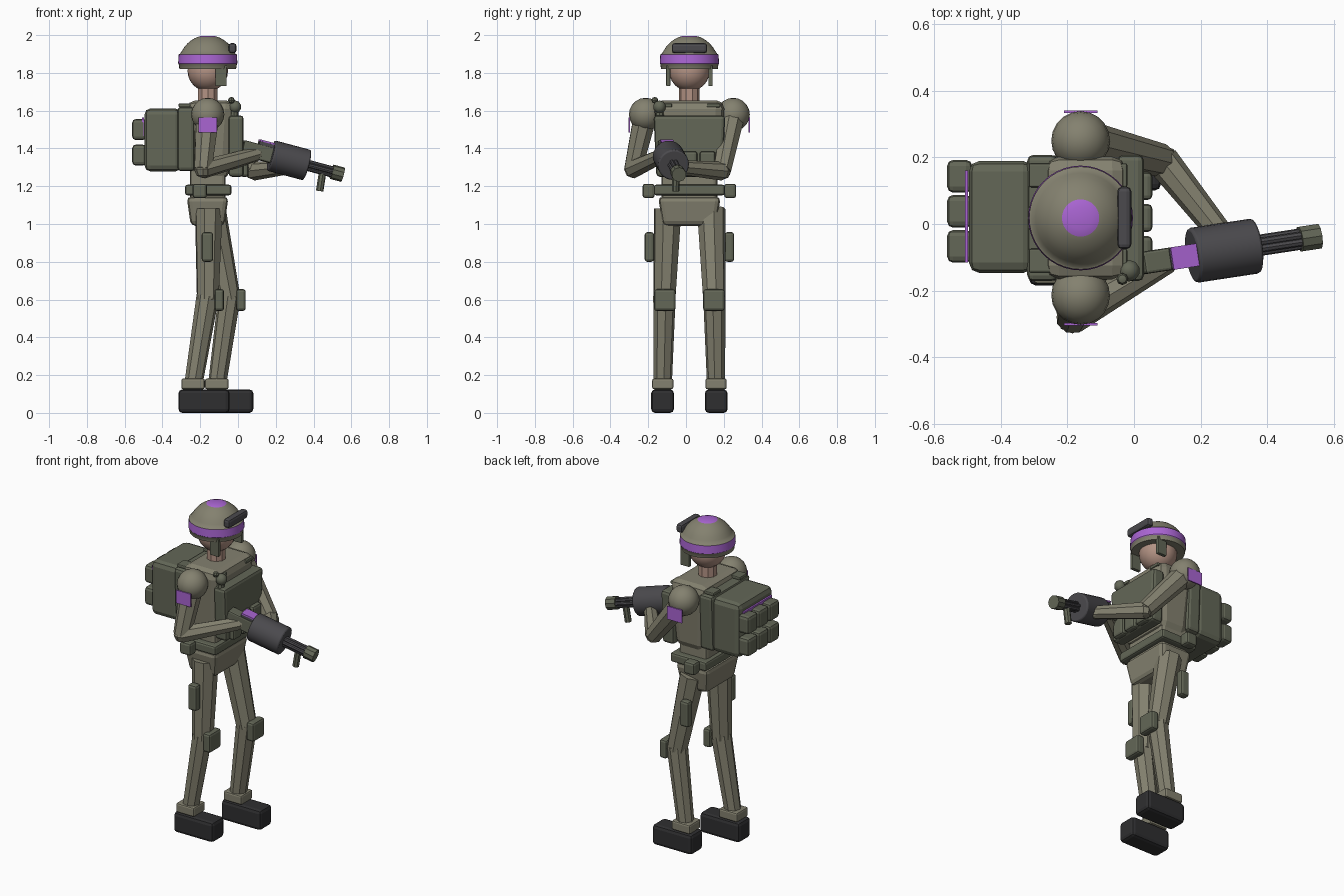
import bpy, bmesh, math
from mathutils import Vector, Matrix

if "Cube" in bpy.data.objects:
    bpy.data.objects.remove(bpy.data.objects["Cube"])


def material(name, rgb):
    m = bpy.data.materials.new(name)
    m.use_nodes = True
    m.diffuse_color = (*rgb, 1)
    m.node_tree.nodes["Principled BSDF"].inputs["Base Color"].default_value = (*rgb, 1)
    return m


CLOTH = material("light olive cloth", (0.23, 0.22, 0.16))
GEAR = material("dark olive gear", (0.125, 0.135, 0.095))
METAL = material("dark grey metal", (0.07, 0.068, 0.075))
BOOT = material("black rubber", (0.028, 0.028, 0.03))
SKIN = material("skin", (0.45, 0.29, 0.23))
MARK = material("purple marking", (0.4, 0.13, 0.65))
MID = 0.018  # the body's centre plane in y


def finish(name, bm, *mats):
    bmesh.ops.recalc_face_normals(bm, faces=bm.faces)
    me = bpy.data.meshes.new(name)
    bm.to_mesh(me)
    bm.free()
    ob = bpy.data.objects.new(name, me)
    bpy.context.collection.objects.link(ob)
    for m in mats:
        me.materials.append(m)
    return ob


def smooth(ob, angle=40):
    bpy.ops.object.select_all(action="DESELECT")
    ob.select_set(True)
    bpy.context.view_layer.objects.active = ob
    bpy.ops.object.shade_smooth_by_angle(angle=math.radians(angle))
    return ob


def bevel(ob, width, segments=2):
    if width:
        mod = ob.modifiers.new("bevel", "BEVEL")
        mod.width, mod.segments, mod.limit_method = width, segments, "ANGLE"
    return ob


def box(name, x, y, z, mat, round=0.014, bottom=(1, 1)):
    """Box from ranges; bottom scales the lower face in x and y."""
    bm = bmesh.new()
    bmesh.ops.create_cube(bm, size=1)
    for v in bm.verts:
        if v.co.z < 0:
            v.co.x *= bottom[0]
            v.co.y *= bottom[1]
        v.co = [(a + b) / 2 + c * (b - a) for (a, b), c in zip((x, y, z), v.co)]
    return bevel(finish(name, bm, mat), round)


def limb(name, a, b, ra, rb, mat, sides=8, round=0):
    """Tapered prism between two points."""
    a, b = Vector(a), Vector(b)
    bm = bmesh.new()
    bmesh.ops.create_cone(bm, cap_ends=True, segments=sides, radius1=ra, radius2=rb, depth=(b - a).length)
    turn = (b - a).to_track_quat("Z", "Y").to_matrix().to_4x4()
    bm.transform(Matrix.Translation((a + b) / 2) @ turn)
    return bevel(finish(name, bm, mat), round)


def ball(name, c, r, mat, segments=24):
    bm = bmesh.new()
    bmesh.ops.create_uvsphere(bm, u_segments=segments, v_segments=segments // 2, radius=r)
    bm.transform(Matrix.Translation(c))
    return smooth(finish(name, bm, mat))


# Helmet: lathed dome whose band and crown are coloured by height
bm = bmesh.new()
HX, N = -0.16, 40
profile = [(0.15, 1.82), (0.154, 1.847), (0.157, 1.85), (0.154, 1.898), (0.148, 1.9)]
profile += [(0.154 * math.cos(t), 1.845 + 0.155 * math.sin(t)) for t in (0.5, 0.65, 0.8, 0.95, 1.1, 1.2, 1.35)]
rings = [[bm.verts.new((HX + r * math.cos(math.tau * i / N), MID + r * math.sin(math.tau * i / N), z))
          for i in range(N)] for r, z in profile]
bm.faces.new(rings[0])
bm.faces.new(rings[-1])
for lo, hi in zip(rings, rings[1:]):
    for i in range(N):
        bm.faces.new((lo[i], lo[i - 1], hi[i - 1], hi[i]))
for f in bm.faces:
    z = f.calc_center_median().z
    f.material_index = int(1.848 < z < 1.899 or z > 1.988)
smooth(finish("helmet", bm, CLOTH, MARK))

# Head, neck, goggles and ear flaps
ball("head", (HX, MID, 1.81), 0.107, SKIN)
limb("neck", (HX, MID, 1.6), (HX, MID, 1.75), 0.054, 0.054, SKIN, 10)
box("goggles", (-0.05, -0.008), (-0.075, 0.112), (1.905, 1.957), METAL)
for s, side in ((-1, "right"), (1, "left")):
    y = MID + s * 0.112
    box(side + "_ear_flap", (-0.12, -0.06), (y - 0.011, y + 0.011), (1.73, 1.84), GEAR, 0.004)

# Torso, vest plates, belt and hips
box("torso", (-0.27, -0.02), (-0.17, 0.206), (1.24, 1.655), CLOTH, 0.045, (0.8, 0.85))
box("waist", (-0.255, -0.065), (-0.13, 0.166), (1.1, 1.3), CLOTH, 0.02)
box("front_plate", (-0.05, 0.03), (-0.172, 0.208), (1.25, 1.575), GEAR, 0.018, (1, 0.92))
box("back_plate", (-0.32, -0.23), (-0.172, 0.208), (1.28, 1.62), GEAR, 0.018, (1, 0.92))
box("belt", (-0.28, -0.035), (-0.17, 0.206), (1.152, 1.208), GEAR, 0.012)
box("hips", (-0.272, -0.05), (-0.148, 0.184), (0.99, 1.145), CLOTH, 0.025, (0.8, 0.85))
for i in range(3):
    y = MID + (i - 1) * 0.096
    box(f"magazine_pouch_{i + 1}", (0.01, 0.055), (y - 0.042, y + 0.042), (1.25, 1.385), GEAR)
for s, side in ((-1, "right"), (1, "left")):
    y = MID + s * 0.128
    box(side + "_shoulder_strap", (-0.315, -0.02), (y - 0.036, y + 0.036), (1.618, 1.638), GEAR, 0.006)
    y = MID + s * 0.216
    box(side + "_belt_pouch", (-0.24, -0.165), (y - 0.032, y + 0.032), (1.137, 1.213), GEAR)

# Shoulder radio with its knobs
ball("radio_lamp", (-0.015, -0.14, 1.62), 0.034, GEAR, 10)
ball("radio_knob", (-0.035, -0.165, 1.655), 0.018, GEAR, 8)
limb("radio_clip", (-0.02, -0.14, 1.54), (-0.02, -0.14, 1.61), 0.025, 0.02, GEAR)

# Backpack with two rows of pouches and a marker strip
box("backpack", (-0.495, -0.3), (-0.147, 0.189), (1.278, 1.612), GEAR, 0.032)
box("pack_marking", (-0.507, -0.498 + 0.001), (-0.115, 0.16), (1.465, 1.565), MARK, 0)
for row, z in enumerate((1.365, 1.5)):
    for col in range(3):
        y = 0.038 + (col - 1) * 0.105
        box(f"pack_pouch_{row + 1}_{col + 1}", (-0.56, -0.485), (y - 0.049, y + 0.049),
            (z - 0.055, z + 0.055), GEAR, 0.018)

# Legs: stance differs per side, each set by its knee and ankle position in x
for s, side, hip, knee, ankle in ((-1, "right", -0.155, -0.16, -0.238), (1, "left", -0.14, -0.045, -0.112)):
    def at(x, off, z):
        return (x, MID + s * off, z)

    def span(off, half):
        return (MID + s * off - half, MID + s * off + half)
    limb(side + "_thigh", at(hip, 0.115, 1.08), at(knee, 0.132, 0.6), 0.076, 0.06, CLOTH)
    limb(side + "_shin", at(knee, 0.132, 0.62), at(ankle, 0.141, 0.14), 0.06, 0.048, CLOTH)
    box(side + "_knee_pad", (knee + 0.036, knee + 0.086), span(0.13, 0.057), (0.54, 0.655), GEAR)
    box(side + "_ankle_cuff", (ankle - 0.062, ankle + 0.062), span(0.141, 0.056), (0.125, 0.182), CLOTH, 0.01)
    box(side + "_boot", (ankle - 0.077, ankle + 0.193), span(0.142, 0.06), (0, 0.124), BOOT, 0.02)
    box(side + "_thigh_pouch", (-0.192, -0.132), span(0.212, 0.025), (0.8, 0.957), GEAR)

# Arms: shoulder ball, armband plate, upper arm, forearm and hand
arms = (("right", -1, (-0.185, -0.28, 1.29), (0.1, -0.11, 1.37)),
        ("left", 1, (0.085, 0.19, 1.28), (0.26, -0.03, 1.3)))
for side, s, elbow, hand in arms:
    shoulder = (-0.16, MID + s * 0.232, 1.58)
    ball(side + "_shoulder", shoulder, 0.088, CLOTH, 20)
    y = MID + s * 0.318
    box(side + "_armband", (-0.21, -0.11), (y - 0.004, y + 0.004), (1.485, 1.565), MARK, 0)
    limb(side + "_upper_arm", shoulder, elbow, 0.066, 0.05, CLOTH)
    ball(side + "_elbow", elbow, 0.048, CLOTH, 8)
    limb(side + "_forearm", elbow, hand, 0.05, 0.038, CLOTH)
    ball(side + "_hand", hand, 0.038, CLOTH, 10)

# Rotary gun laid out along one axis
centre = Vector((0.27, -0.08, 1.337))
axis = Vector((0.955, 0.145, -0.255)).normalized()
across = axis.cross(Vector((0, 0, 1))).normalized()
up = across.cross(axis)


def gun(d, side=0, high=0):
    return centre + axis * d + across * side + up * high


def gun_box(name, d, half, high, mat, round=0.008):
    ob = box(name, d, (-half, half), high, mat, round)
    ob.matrix_world = Matrix.Translation(centre) @ Matrix((axis, -across, up)).transposed().to_4x4()
    return ob


smooth(limb("gun_drum", gun(-0.1), gun(0.1), 0.083, 0.083, METAL, 24, 0.008), 30)
gun_box("gun_receiver", (-0.26, -0.09), 0.034, (-0.04, 0.042), GEAR)
gun_box("gun_marking", (-0.18, -0.085), 0.034, (0.058, 0.067), MARK, 0)
gun_box("gun_top_rail", (-0.18, -0.085), 0.03, (0.03, 0.058), METAL, 0)
limb("barrel_core", gun(0.08), gun(0.25), 0.02, 0.02, METAL)
for i in range(6):
    t = math.tau * i / 6
    c, n = 0.02 * math.cos(t), 0.02 * math.sin(t)
    limb(f"barrel_{i + 1}", gun(0.08, c, n), gun(0.26, c, n), 0.012, 0.012, METAL)
limb("muzzle", gun(0.237), gun(0.298), 0.039, 0.039, GEAR, 10)
limb("front_grip", gun(0.19, 0, -0.015), gun(0.2, 0, -0.115), 0.02, 0.02, GEAR)
